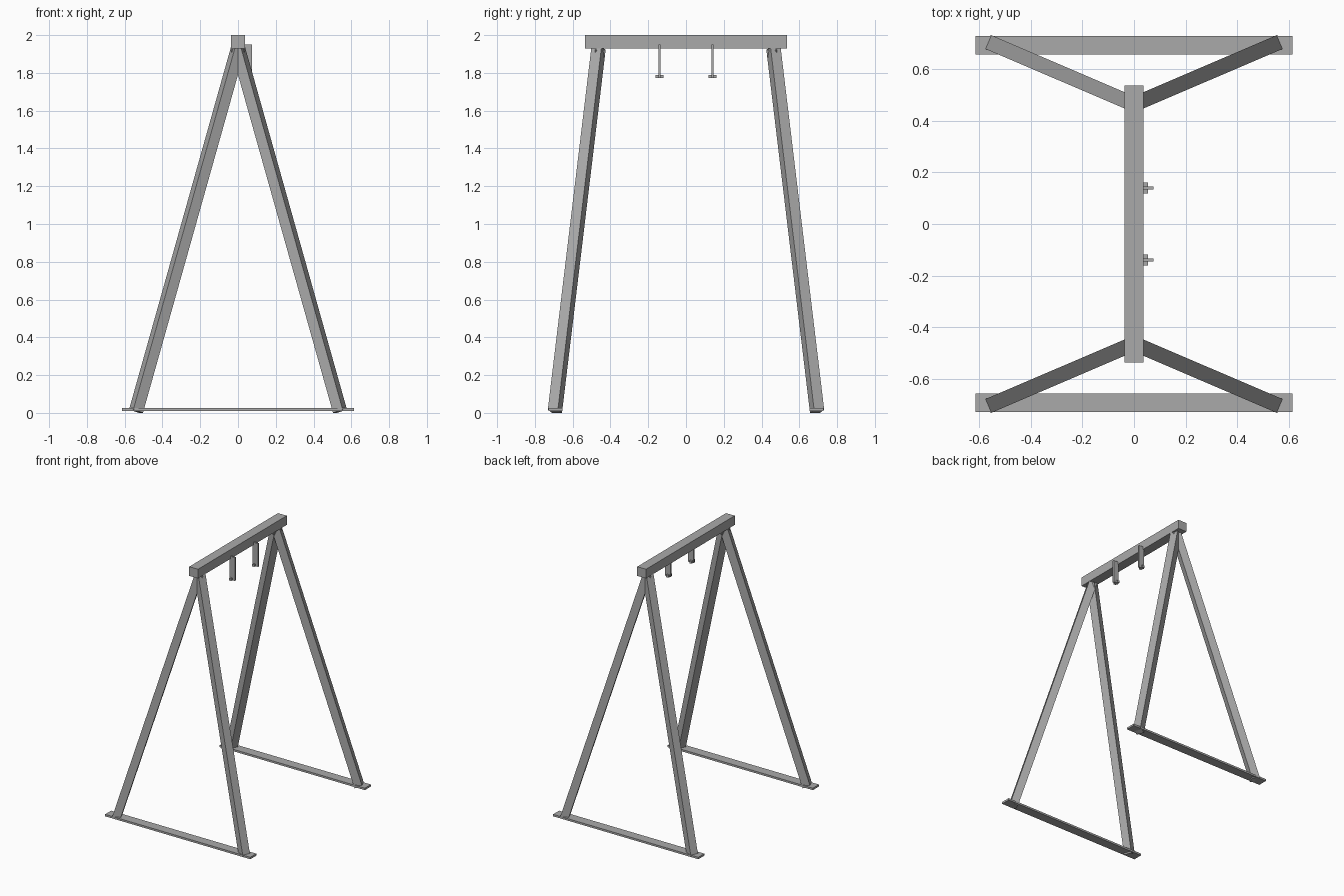
import bpy
from mathutils import Matrix, Vector

cube = bpy.data.objects.get("Cube")
if cube:
    bpy.data.objects.remove(cube, do_unlink=True)

steel = bpy.data.materials.new("grey_steel")
steel.use_nodes = True
GREY = (0.4, 0.4, 0.4, 1)
steel.diffuse_color = GREY
steel.node_tree.nodes["Principled BSDF"].inputs["Base Color"].default_value = GREY


def box(name, low, high):
    """Axis-aligned bar between two opposite corners."""
    low, high = Vector(low), Vector(high)
    bpy.ops.mesh.primitive_cube_add(size=1)
    ob = bpy.context.object
    ob.name = name
    ob.data.transform(Matrix.Translation((low + high) / 2) @ Matrix.Diagonal((*(high - low), 1)))
    ob.data.materials.append(steel)
    return ob


def leg(name, foot, top, width):
    """Square tube with cut-off ends, rolled into the vertical plane of its slope."""
    foot, top = Vector(foot), Vector(top)
    axis = (top - foot).normalized()
    side = axis.cross(Vector((0, 0, 1))).normalized()
    out = side.cross(axis)
    half = width / 2
    ob = box(name, (-half, -half, 0), (half, half, (top - foot).length))
    frame = Matrix((out, side, axis)).transposed()
    if frame.determinant() < 0:
        frame.col[1] = -side
    ob.data.transform(Matrix.Translation(foot) @ frame.to_4x4())
    return ob


# Top beam
box("top_beam", (-0.037, -0.536, 1.93), (0.037, 0.536, 2.0))

# Splayed legs and flat floor bars at each end
for end, sy in (("front", -1), ("back", 1)):
    y0, y1 = sorted((sy * 0.655, sy * 0.728))
    box(end + "_floor_bar", (-0.614, y0, 0.011), (0.614, y1, 0.026))
    for side, sx in (("left", 1), ("right", -1)):
        leg(f"{end}_{side}_leg", (sx * 0.54, sy * 0.694, 0.009),
            (0, sy * 0.463, 1.93), 0.058)

# Hanger plates with a small cross bar at the bottom
for end, y in (("front", -0.14), ("back", 0.14)):
    box(end + "_hanger", (0.03, y - 0.006, 1.772), (0.075, y + 0.006, 1.95))
    box(end + "_hanger_pin", (0.036, y - 0.021, 1.772), (0.055, y + 0.021, 1.79))
